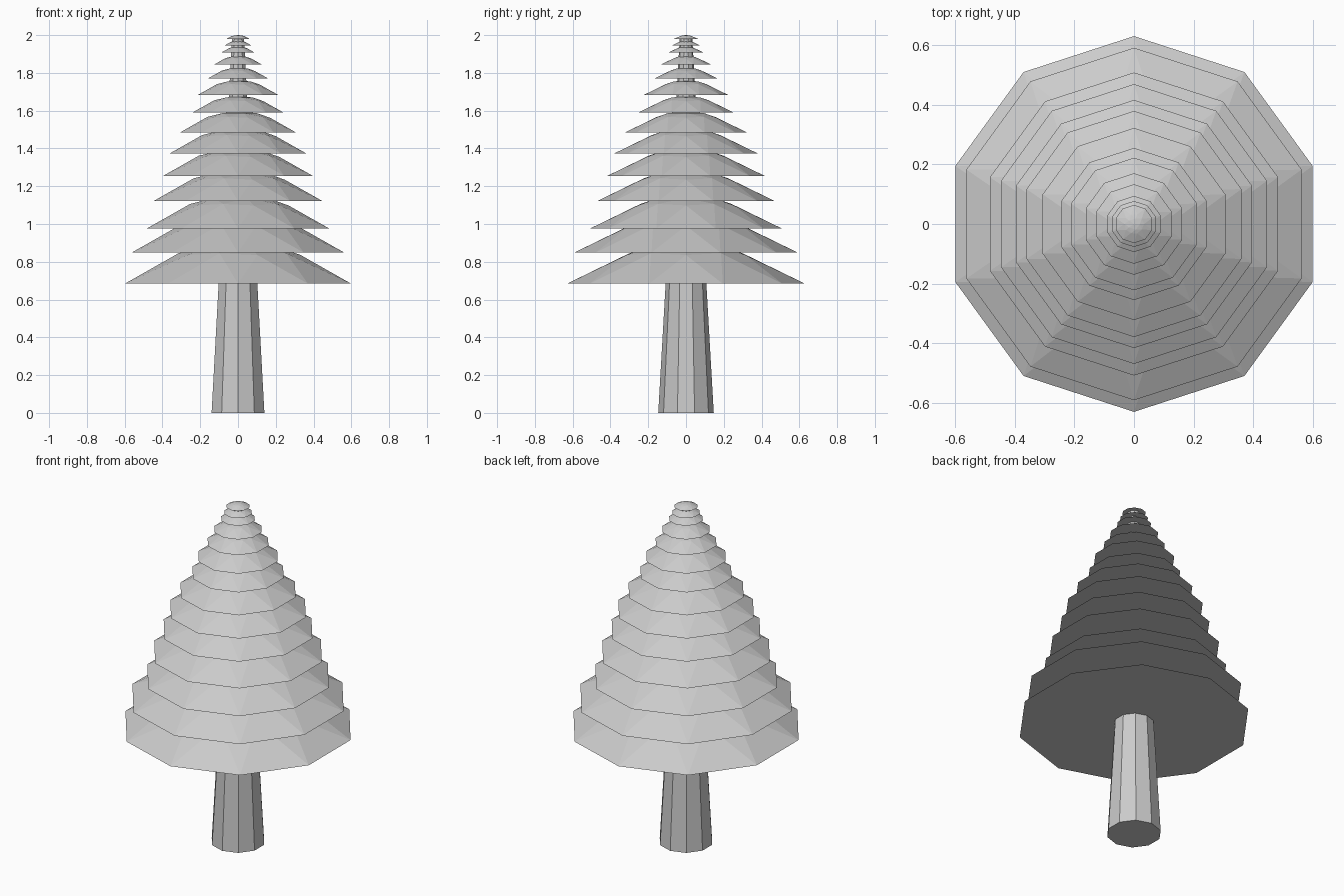
import bpy, bmesh, math
from mathutils import Matrix

if "Cube" in bpy.data.objects:
    bpy.data.objects.remove(bpy.data.objects["Cube"])


def add_object(name, bm):
    bmesh.ops.recalc_face_normals(bm, faces=bm.faces)
    mesh = bpy.data.meshes.new(name)
    bm.to_mesh(mesh)
    bm.free()
    obj = bpy.data.objects.new(name, mesh)
    bpy.context.collection.objects.link(obj)


# Tapered ten-sided trunk, running up inside the foliage
bm = bmesh.new()
height = 1.988
bmesh.ops.create_cone(bm, cap_ends=True, segments=10, radius1=0.147, radius2=0.033, depth=height,
                      matrix=Matrix.Translation((0, 0, height / 2)))
ang = max(math.atan2(v.co.y, v.co.x) for v in bm.verts)
turn = math.pi / 2 - ang
bmesh.ops.rotate(bm, verts=bm.verts, cent=(0, 0, 0), matrix=Matrix.Rotation(turn, 3, 'Z'))
add_object("trunk", bm)


# Foliage tier: upper half of an icosphere with a dropped, splayed rim
def foliage_tier(name, z, radius, rise):
    bm = bmesh.new()
    bmesh.ops.create_icosphere(bm, subdivisions=2, radius=1)
    bmesh.ops.delete(bm, geom=[v for v in bm.verts if v.co.z < -0.05], context='VERTS')
    drop, splay = 0.83, 1.7
    for v in bm.verts:
        if abs(v.co.z) < 0.05:
            h, s = 0, 1
        else:
            h, s = (v.co.z + drop) / (1 + drop), 1 / splay
        v.co = (v.co.x * s * radius, v.co.y * s * radius, z + h * rise)
    bmesh.ops.holes_fill(bm, edges=[e for e in bm.edges if e.is_boundary], sides=0)
    add_object(name, bm)


# Rim height and radius of each tier, bottom to top
tiers = [(0.684, 0.630), (0.849, 0.591), (0.976, 0.508), (1.122, 0.469), (1.255, 0.416),
         (1.374, 0.379), (1.485, 0.322), (1.589, 0.255), (1.684, 0.222), (1.769, 0.170),
         (1.844, 0.133), (1.907, 0.094), (1.944, 0.077), (1.980, 0.064)]
for i, (z, r) in enumerate(tiers):
    foliage_tier(f"foliage_tier_{i + 1}", z, r, min(0.345 * r, 2.0 - z))
